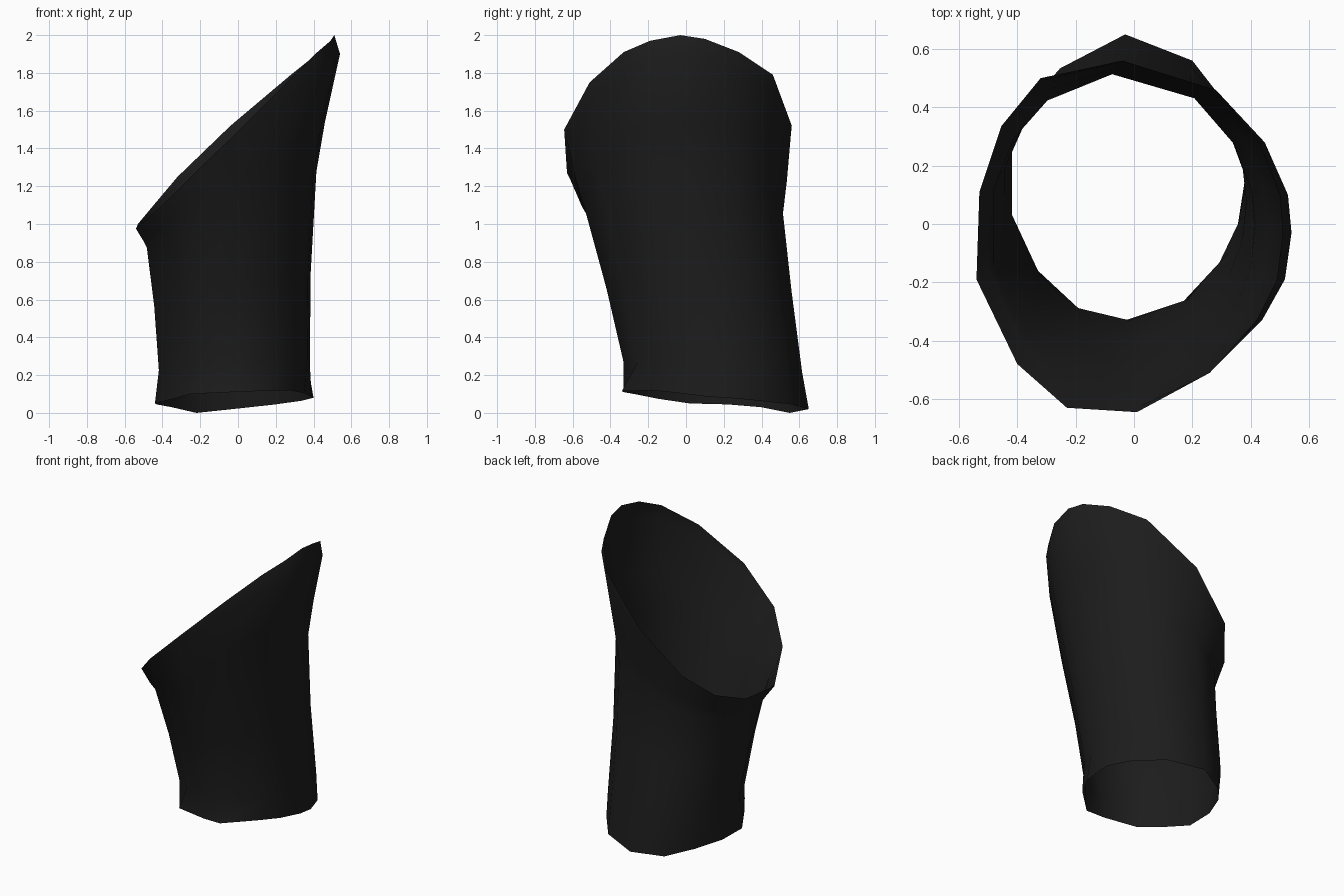
import bpy, bmesh, math
from mathutils import Vector

if "Cube" in bpy.data.objects:
    bpy.data.objects.remove(bpy.data.objects["Cube"])

# Slanted, flared upper rim, counter-clockwise seen from above
rim = [Vector(p) for p in (
    (0.51, -0.03, 2.0), (0.50, 0.10, 1.98), (0.43, 0.28, 1.91),
    (0.28, 0.46, 1.79), (-0.04, 0.56, 1.52), (-0.32, 0.50, 1.25),
    (-0.455, 0.335, 1.09), (-0.53, 0.11, 1.0), (-0.54, -0.19, 0.975),
    (-0.40, -0.48, 1.10), (-0.23, -0.63, 1.27), (0.01, -0.645, 1.50),
    (0.26, -0.51, 1.75), (0.42, -0.33, 1.91), (0.49, -0.19, 1.97))]
# Uneven bottom cuff, same order
cuff = [Vector(p) for p in (
    (0.39, 0.12, 0.085), (0.40, 0.22, 0.08), (0.34, 0.38, 0.065),
    (0.20, 0.56, 0.045), (-0.03, 0.65, 0.02), (-0.22, 0.55, 0.0),
    (-0.35, 0.40, 0.03), (-0.43, 0.22, 0.045), (-0.44, 0.02, 0.05),
    (-0.34, -0.15, 0.075), (-0.255, -0.275, 0.10), (-0.03, -0.33, 0.11),
    (0.10, -0.34, 0.115), (0.27, -0.18, 0.12), (0.35, -0.04, 0.105))]
angles = [math.atan2((p.y + 0.04) / 0.6, p.x / 0.52) for p in rim]


def ring(cx, cy, rx, ry, z, sx, sy):
    """Oval cross-section on a tilted plane."""
    pts = []
    for a in angles:
        x, y = cx + rx * math.cos(a), cy + ry * math.sin(a)
        pts.append(Vector((x, y, z + sx * x + sy * y)))
    return pts


# Lower tube and narrow waist
above_cuff = ring(-0.025, 0.143, 0.405, 0.473, 0.25, 0.05, -0.05)
middle = ring(-0.035, 0.07, 0.42, 0.49, 0.66, 0.22, 0.0)
waist = ring(-0.04, -0.01, 0.455, 0.525, 1.09, 0.45, 0.0)

# Flare up to the rim, which rolls inward on its high side
flare, under_rim = [], []
for a, w, r in zip(angles, waist, rim):
    high = max(0.0, math.cos(a)) ** 2
    edge = r.lerp(w, 0.12 * (1 - high)) + Vector((0.03, 0, -0.1)) * high
    under_rim.append(edge)
    flare.append(Vector((w.x + (edge.x - w.x) * 0.36,
                         w.y + (edge.y - w.y) * 0.5,
                         w.z + (edge.z - w.z) * 0.42)))

# Open sleeve tube
bm = bmesh.new()
loops = [[bm.verts.new(p) for p in pts]
         for pts in (cuff, above_cuff, middle, waist, flare, under_rim, rim)]
n = len(rim)
for lo, hi in zip(loops, loops[1:]):
    for i in range(n):
        j = (i + 1) % n
        bm.faces.new((lo[i], lo[j], hi[j], hi[i])).smooth = True

mesh = bpy.data.meshes.new("sleeve")
bm.to_mesh(mesh)
bm.free()
cloth = bpy.data.materials.new("black cloth")
cloth.diffuse_color = (0.012, 0.012, 0.012, 1)
cloth.use_nodes = True
cloth.node_tree.nodes["Principled BSDF"].inputs["Base Color"].default_value = cloth.diffuse_color
mesh.materials.append(cloth)
bpy.context.collection.objects.link(bpy.data.objects.new("sleeve", mesh))
